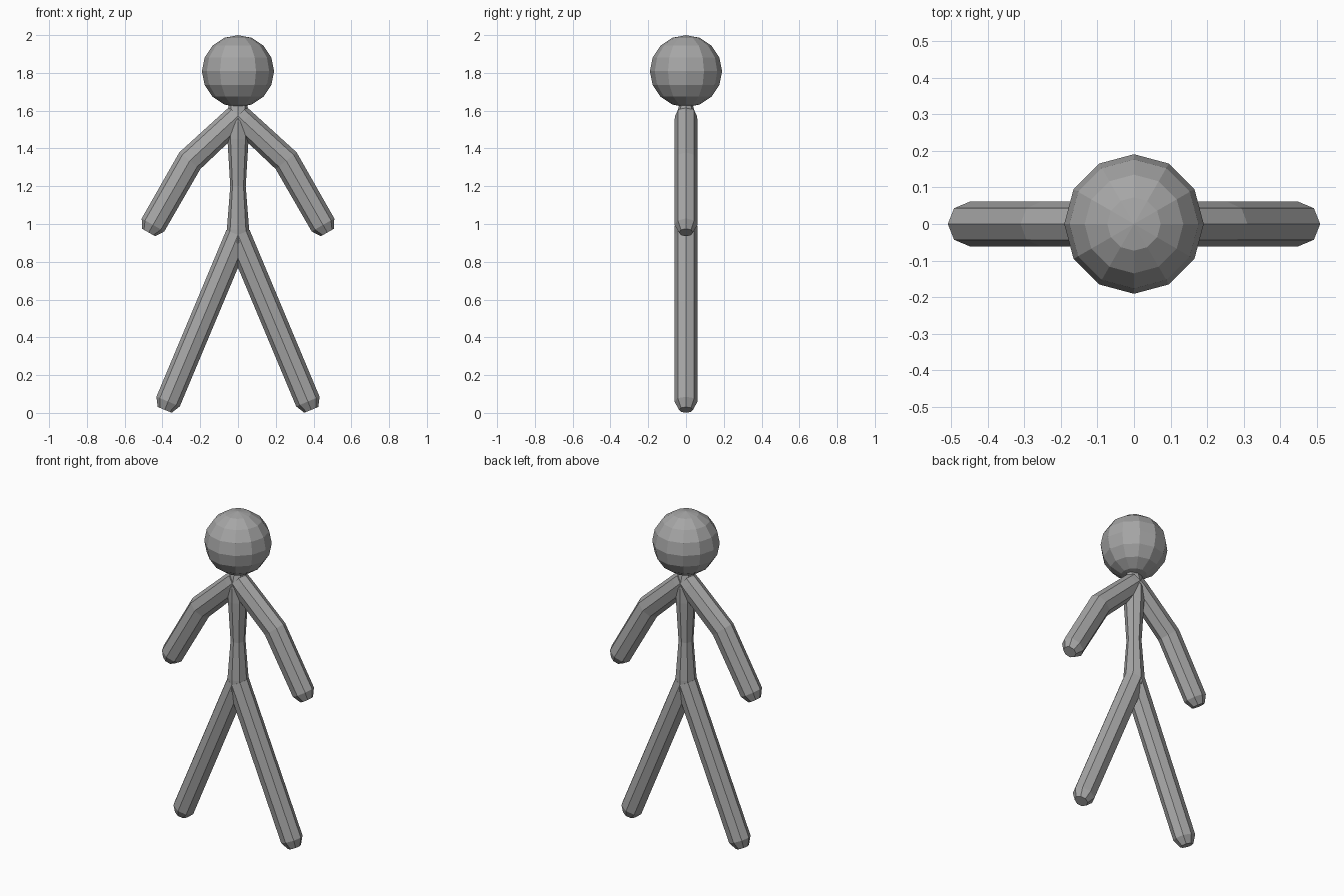
import bpy, bmesh
from math import cos, sin, pi
from mathutils import Vector

if "Cube" in bpy.data.objects:
    bpy.data.objects.remove(bpy.data.objects["Cube"])

grey = bpy.data.materials.new("dark_grey")
grey.diffuse_color = (0.38, 0.38, 0.38, 1)
grey.use_nodes = True
grey.node_tree.nodes["Principled BSDF"].inputs["Base Color"].default_value = grey.diffuse_color


def tube(name, rings, mirror=False):
    """Eight-sided tube along rings of (x, z, half width, half depth)."""
    bm = bmesh.new()
    pts = [Vector((r[0], 0, r[1])) for r in rings]
    loops = []
    for i, (x, z, w, d) in enumerate(rings):
        tangent = Vector()
        if i > 0:
            tangent += (pts[i] - pts[i - 1]).normalized()
        if i < len(pts) - 1:
            tangent += (pts[i + 1] - pts[i]).normalized()
        tangent.normalize()
        side = Vector((-tangent.z, 0, tangent.x))
        depth = Vector((0, 1, 0))
        loops.append([bm.verts.new(pts[i] + side * w * cos(k * pi / 4)
                                   + depth * d * sin(k * pi / 4))
                      for k in range(8)])
    for a, b in zip(loops, loops[1:]):
        for k in range(8):
            n = (k + 1) % 8
            bm.faces.new((a[k], a[n], b[n], b[k]))
    bm.faces.new(loops[0])
    bm.faces.new(loops[-1])
    bmesh.ops.recalc_face_normals(bm, faces=bm.faces)
    mesh = bpy.data.meshes.new(name)
    bm.to_mesh(mesh)
    bm.free()
    mesh.materials.append(grey)
    ob = bpy.data.objects.new(name, mesh)
    bpy.context.collection.objects.link(ob)
    if mirror:
        ob.modifiers.new("mirror", 'MIRROR').use_mirror_merge = False
    return ob


# Head
bpy.ops.mesh.primitive_uv_sphere_add(segments=12, ring_count=8, radius=0.191,
                                     location=(0, 0, 1.809))
head = bpy.context.object
head.name = "head"
head.data.materials.append(grey)

# Torso, pinched at the waist and tapered to the neck
tube("torso", [(0, 0.90, 0.06, 0.06), (0, 0.97, 0.059, 0.061),
               (0, 1.20, 0.041, 0.045), (0, 1.45, 0.056, 0.06),
               (0, 1.54, 0.062, 0.061), (0, 1.63, 0.05, 0.036)])

# Arms: shoulder, elbow, wrist, rounded tip
tube("arms", [(0, 1.572, 0.066, 0.058), (0.03, 1.544, 0.067, 0.061),
              (0.255, 1.335, 0.071, 0.061), (0.45, 0.995, 0.069, 0.061),
              (0.473, 0.955, 0.04, 0.037)], mirror=True)

# Legs: hip, ankle, rounded tip
tube("legs", [(0, 0.942, 0.067, 0.061), (0.37, 0.06, 0.067, 0.061),
              (0.388, 0.016, 0.04, 0.037)], mirror=True)
